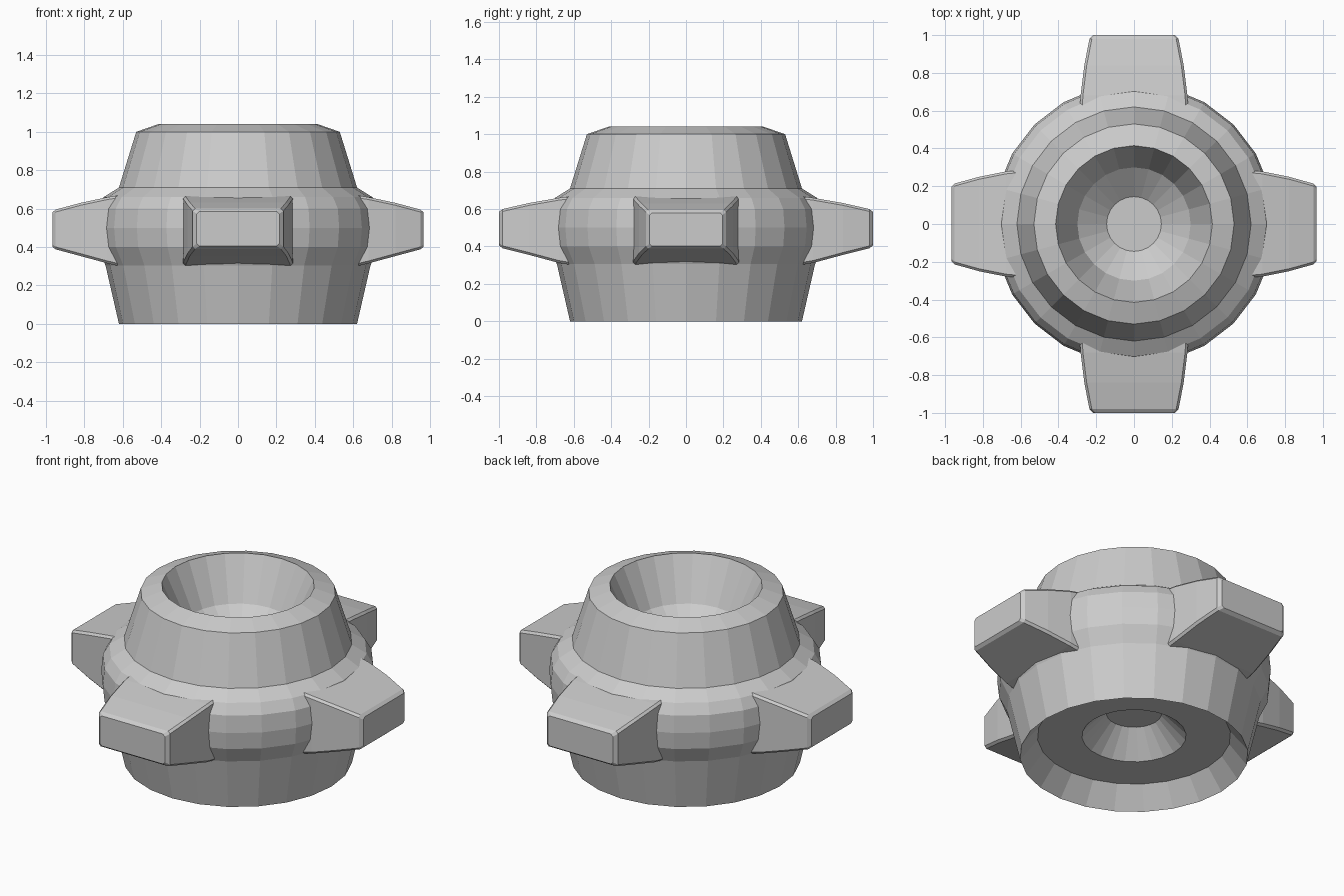
import bpy, bmesh
from math import cos, sin, tau, pi, radians

if "Cube" in bpy.data.objects:
    bpy.data.objects.remove(bpy.data.objects["Cube"])

SIDES = 24


def finish(bm, name):
    bmesh.ops.recalc_face_normals(bm, faces=bm.faces[:])
    mesh = bpy.data.meshes.new(name)
    bm.to_mesh(mesh)
    bm.free()
    obj = bpy.data.objects.new(name, mesh)
    bpy.context.collection.objects.link(obj)
    return obj


def bridge(bm, rings):
    for a, b in zip(rings, rings[1:]):
        n = len(a)
        for i in range(n):
            j = (i + 1) % n
            bm.faces.new((a[i], a[j], b[j], b[i]))
    bm.faces.new(rings[0])
    bm.faces.new(rings[-1])


def turned(name, profile):
    bm = bmesh.new()
    rings = [[bm.verts.new((r * cos(tau * i / SIDES), r * sin(tau * i / SIDES), z))
              for i in range(SIDES)] for r, z in profile]
    bridge(bm, rings)
    return finish(bm, name)


def tooth(name, sections, angle):
    # lofted rectangles: distance from axis, half width, bottom, top
    bm = bmesh.new()
    rings = [[bm.verts.new((d, y, z)) for y, z in
              ((-w, lo), (w, lo), (w, hi), (-w, hi))] for d, w, lo, hi in sections]
    bridge(bm, rings)
    obj = finish(bm, name)
    obj.rotation_euler.z = angle
    bev = obj.modifiers.new("edge_bevel", 'BEVEL')
    bev.width = 0.012
    bev.segments = 1
    bev.limit_method = 'ANGLE'
    bev.angle_limit = radians(60)
    return obj


# Hub: underside recess, lower cone, swollen band, upper cone, bowl
turned("hub_body", [
    (0.15, 0.26), (0.283, 0.12), (0.525, 0.12), (0.62, 0.0),
    (0.69, 0.305), (0.735, 0.40), (0.745, 0.50), (0.735, 0.60),
    (0.70, 0.66), (0.62, 0.71), (0.53, 1.0), (0.415, 1.04),
    (0.30, 0.79), (0.145, 0.67)])

# Teeth: the front and back pair is slightly longer and wider
long_tooth = [(0.55, 0.29, 0.29, 0.675), (0.68, 0.283, 0.312, 0.66),
              (0.84, 0.263, 0.355, 0.632), (0.98, 0.236, 0.39, 0.60),
              (1.0, 0.215, 0.405, 0.585)]
side_tooth = [(0.55, 0.29, 0.285, 0.68), (0.68, 0.278, 0.315, 0.66),
              (0.82, 0.25, 0.353, 0.63), (0.95, 0.214, 0.388, 0.595),
              (0.967, 0.195, 0.402, 0.58)]
tooth("right_tooth", side_tooth, 0)
tooth("back_tooth", long_tooth, pi / 2)
tooth("left_tooth", side_tooth, pi)
tooth("front_tooth", long_tooth, -pi / 2)
